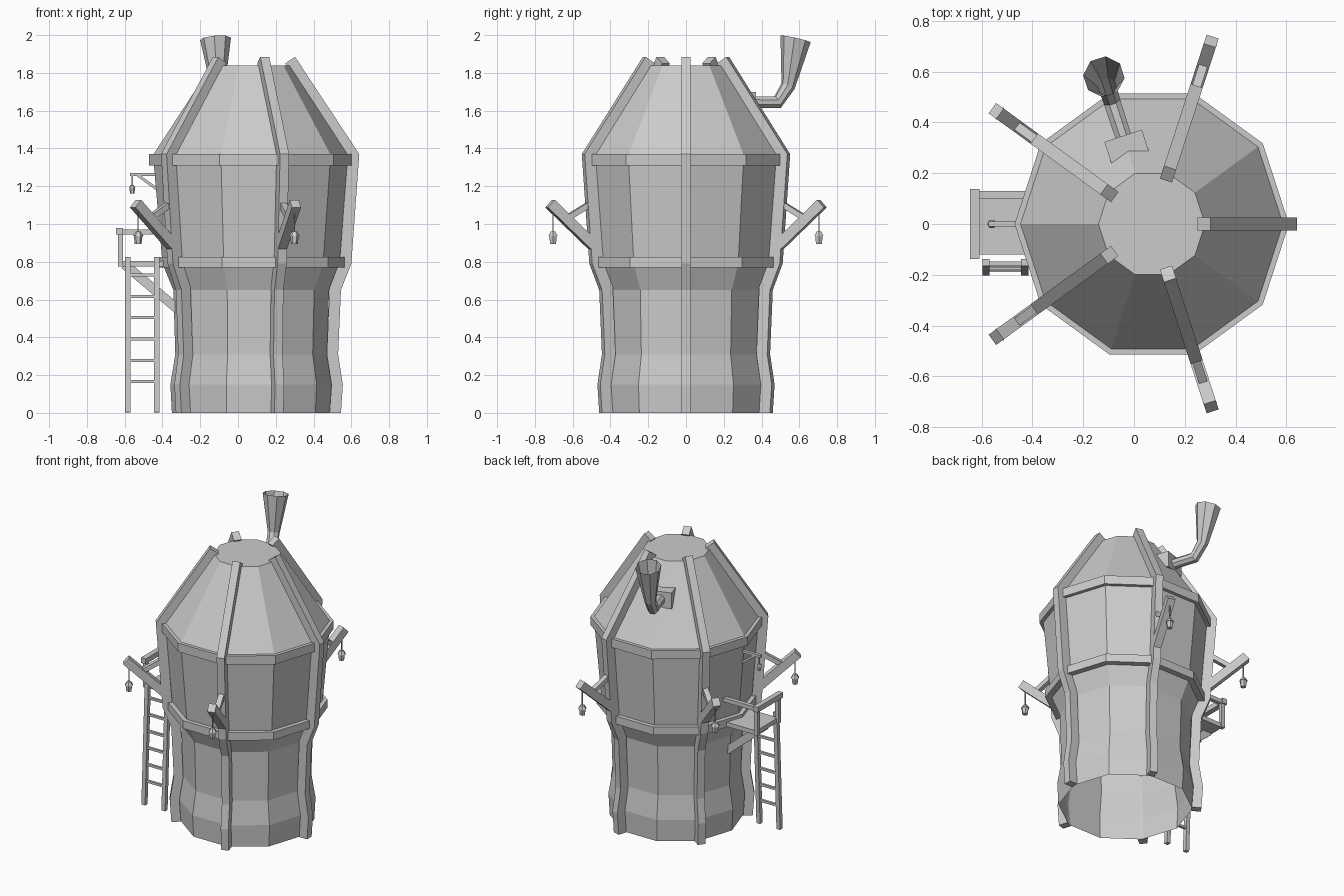
import bpy, math
from mathutils import Vector

if "Cube" in bpy.data.objects:
    bpy.data.objects.remove(bpy.data.objects["Cube"])

CX = 0.07  # tower axis


def make(name, verts, faces):
    me = bpy.data.meshes.new(name)
    me.from_pydata([tuple(v) for v in verts], [], faces)
    ob = bpy.data.objects.new(name, me)
    bpy.context.collection.objects.link(ob)
    return ob


def polar(r, z, deg, side=0.0):
    a = math.radians(deg)
    return Vector((CX + r * math.cos(a) - side * math.sin(a),
                   r * math.sin(a) + side * math.cos(a), z))


def lathe(name, prof, n, axis=None, loop=False, cap=False):
    verts = []
    for r, z in prof:
        for i in range(n):
            p = polar(r, z, 360 * i / n)
            if axis:
                p += Vector((axis[0] - CX, axis[1], 0))
            verts.append(p)
    m = len(prof)
    faces = []
    for k in range(m if loop else m - 1):
        for i in range(n):
            j, k2 = (i + 1) % n, (k + 1) % m
            faces.append((k * n + i, k * n + j, k2 * n + j, k2 * n + i))
    if cap:
        faces.append(tuple(range((m - 1) * n, m * n)))
    return make(name, verts, faces)


def slab(name, prof, width, deg):
    """Extrude a radial (r, z) outline sideways at a given angle."""
    m = len(prof)
    verts = [polar(r, z, deg, s) for s in (width / 2, -width / 2) for r, z in prof]
    faces = [tuple(range(m)), tuple(range(2 * m - 1, m - 1, -1))]
    faces += [(i, i + m, (i + 1) % m + m, (i + 1) % m) for i in range(m)]
    return make(name, verts, faces)


def bar(name, a, b, w, h):
    a, b = Vector(a), Vector(b)
    d = (b - a).normalized()
    side = d.cross(Vector((0, 0, 1)))
    side = side.normalized() if side.length > 0.01 else Vector((1, 0, 0))
    up = side.cross(d)
    sq = [(-1, -1), (1, -1), (1, 1), (-1, 1)]
    verts = [p + side * w / 2 * s + up * h / 2 * t for p in (a, b) for s, t in sq]
    return make(name, verts, [(3, 2, 1, 0), (4, 5, 6, 7)] +
                [(i, (i + 1) % 4, (i + 1) % 4 + 4, i + 4) for i in range(4)])


def lantern(name, p, drop, s=1.0):
    x, y, z = p
    bar(name + "_rope", p, (x, y, z - drop), 0.006, 0.006)
    zb = z - drop
    prof = [(0, -.065), (.018, -.065), (.023, -.023), (.028, -.023), (.014, 0), (0, 0.002)]
    lathe(name, [(r * s, zb + h * s) for r, h in prof], 6, axis=(x, y))


# Tower wall with roof, open below
lathe("tower_wall", [(.42, 0), (.428, .15), (.402, .31), (.412, .65), (.47, .79),
                     (.52, 1.365), (.21, 1.84)], 10, cap=True)

# Hoops
lathe("upper_hoop", [(.50, 1.31), (.54, 1.31), (.54, 1.37), (.50, 1.37)], 10, loop=True)
lathe("lower_hoop", [(.45, .77), (.503, .77), (.503, .825), (.45, .825)], 10, loop=True)

# Five vertical ribs following the wall
outer = [(.475, 0), (.485, .15), (.46, .31), (.475, .65), (.53, .79), (.572, 1.37), (.232, 1.885)]
inner = [(.18, 1.85), (.51, 1.345), (.468, .80), (.415, .665), (.40, .31), (.425, .15), (.415, 0)]
for k in range(5):
    slab(f"rib_{k}", outer + inner, 0.05, 72 * k)

# Four lantern arms with braces
for k in range(1, 5):
    a = 72 * k
    bar(f"arm_{k}", polar(.515, .885, a), polar(.757, 1.108, a), 0.05, 0.055)
    bar(f"arm_brace_{k}", polar(.545, 1.10, a), polar(.68, 1.02, a), 0.035, 0.03)
    lantern(f"lantern_{k}", polar(.74, 1.08, a), 0.12)

# Chimney: roof block and flared octagonal pipe
slab("chimney_base", [(.25, 1.59), (.365, 1.59), (.365, 1.70), (.25, 1.70)], 0.155, 108)
path = [(.33, 1.645, .034, 0), (.51, 1.645, .036, 25), (.568, 1.73, .038, 65), (.61, 1.98, .082, 77)]
verts = []
for r, z, rad, tilt in path:
    t = math.radians(tilt)
    for i in range(8):
        u = 2 * math.pi * (i + .5) / 8
        c, s = rad * math.cos(u), rad * math.sin(u)
        verts.append(polar(r - c * math.sin(t), z + c * math.cos(t), 108, s))
faces = [(k * 8 + i, k * 8 + (i + 1) % 8, k * 8 + 8 + (i + 1) % 8, k * 8 + 8 + i)
         for k in range(3) for i in range(8)]
make("chimney_pipe", verts, faces)

# Side platform with railing and support
bar("platform_floor", (-.62, 0, .79), (-.38, 0, .79), 0.24, 0.03)
bar("outer_rail", (-.627, -.138, .962), (-.627, .138, .962), 0.036, 0.036)
bar("back_rail", (-.61, .115, .958), (-.36, .115, .958), 0.028, 0.028)
for i, y in enumerate((-.115, .115)):
    bar(f"rail_post_{i}", (-.622, y, .775), (-.622, y, .95), 0.028, 0.028)
bar("platform_brace", (-.60, 0, .785), (-.32, 0, .55), 0.04, 0.05)

# Ladder
for i, x in enumerate((-.583, -.43)):
    bar(f"ladder_rail_{i}", (x, -.188, .003), (x, -.152, .825), 0.028, 0.028)
for i in range(7):
    z = .165 + .113 * i - .0
    if z < .8:
        y = -.188 + .036 * z / .825
        bar(f"ladder_rung_{i}", (-.575, y, z), (-.44, y, z), 0.016, 0.016)

# Small lantern bracket over the platform
bar("bracket", (-.572, 0, 1.262), (-.42, 0, 1.262), 0.02, 0.018)
bar("bracket_brace", (-.53, 0, 1.258), (-.43, 0, 1.185), 0.015, 0.015)
lantern("bracket_lantern", (-.56, 0, 1.255), 0.05, 0.65)
